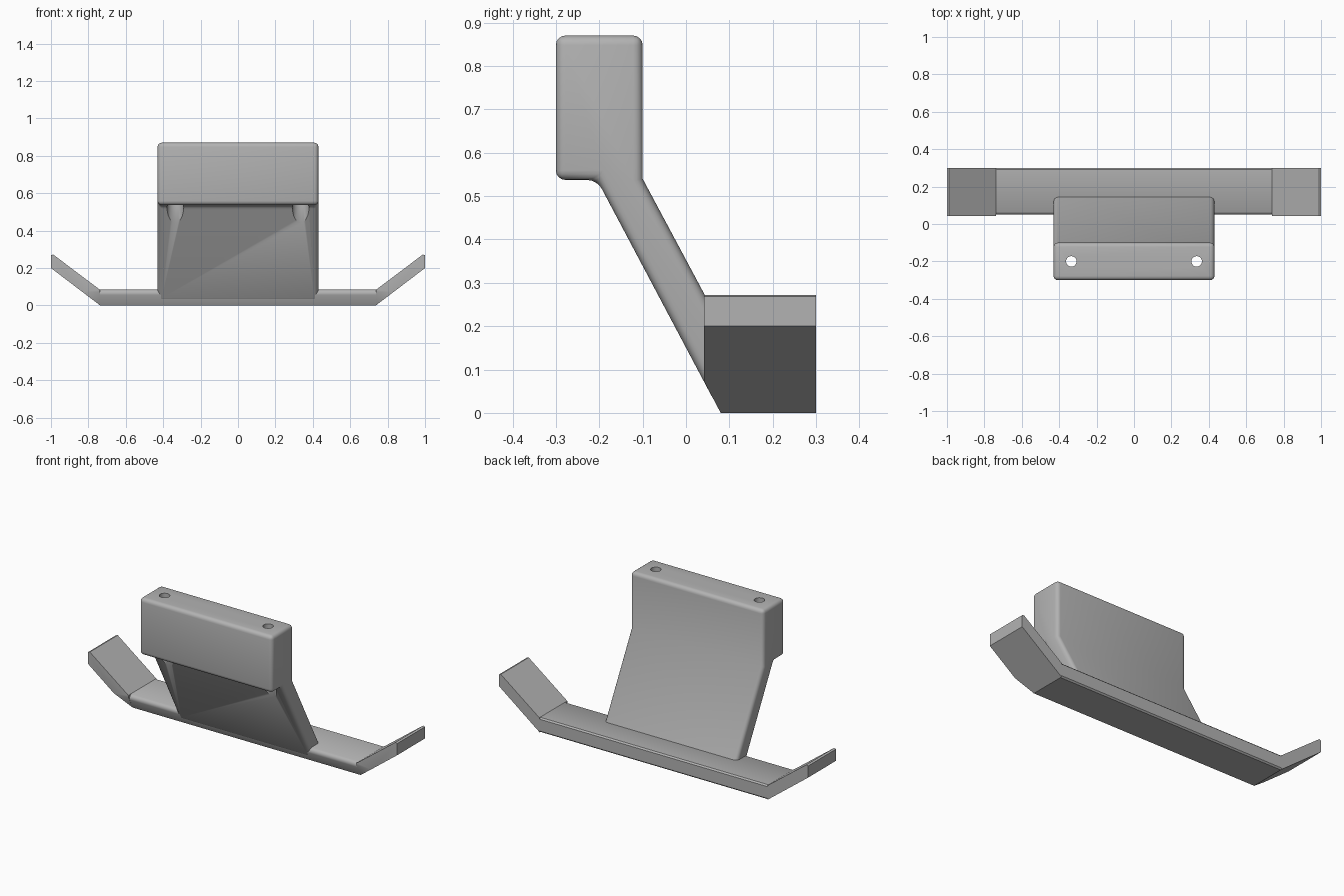
import bpy, bmesh
from math import radians
from mathutils import Vector

cube = bpy.data.objects.get("Cube")
if cube:
    bpy.data.objects.remove(cube, do_unlink=True)

grey = bpy.data.materials.new("grey plastic")
grey.use_nodes = True
COLOUR = (0.45, 0.45, 0.45, 1)
grey.diffuse_color = COLOUR
grey.node_tree.nodes["Principled BSDF"].inputs["Base Color"].default_value = COLOUR


def prism(name, points, axis, start, end, slope_cut=False):
    """Extrude a flat profile along x (points are y, z) or y (points are x, z)."""
    bm = bmesh.new()
    place = (lambda a, b: (start, a, b)) if axis == "x" else (lambda a, b: (a, start, b))
    face = bm.faces.new([bm.verts.new(place(*p)) for p in points])
    step = Vector((end - start, 0, 0) if axis == "x" else (0, end - start, 0))
    new = bmesh.ops.extrude_face_region(bm, geom=[face])["geom"]
    bmesh.ops.translate(bm, vec=step, verts=[v for v in new if isinstance(v, bmesh.types.BMVert)])
    if slope_cut:  # trim the front to the slanted plane of the web
        geom = bm.verts[:] + bm.edges[:] + bm.faces[:]
        cut = bmesh.ops.bisect_plane(bm, geom=geom, plane_co=(0, 0.08, 0),
                                     plane_no=(0, -0.53, -0.28), clear_outer=True)
        rim = [e for e in cut["geom_cut"] if isinstance(e, bmesh.types.BMEdge)]
        bmesh.ops.holes_fill(bm, edges=rim)
    bmesh.ops.recalc_face_normals(bm, faces=bm.faces)
    mesh = bpy.data.meshes.new(name)
    bm.to_mesh(mesh)
    bm.free()
    obj = bpy.data.objects.new(name, mesh)
    bpy.context.collection.objects.link(obj)
    mesh.materials.append(grey)
    return obj


def activate(obj):
    bpy.ops.object.select_all(action="DESELECT")
    obj.select_set(True)
    bpy.context.view_layer.objects.active = obj


def round_edges(obj, width, segments=4):
    mod = obj.modifiers.new("rounding", "BEVEL")
    mod.width, mod.segments = width, segments
    mod.limit_method, mod.angle_limit = "ANGLE", radians(40)
    activate(obj)
    bpy.ops.object.modifier_apply(modifier=mod.name)


def drill(obj, x, radius, bottom, top):
    bpy.ops.mesh.primitive_cylinder_add(vertices=32, radius=radius, depth=top - bottom,
                                        location=(x, -0.2, (top + bottom) / 2))
    cutter = bpy.context.object
    cutter.hide_render = True
    cutter.data.materials.append(grey)
    mod = obj.modifiers.new("hole", "BOOLEAN")
    mod.operation, mod.solver, mod.object = "DIFFERENCE", "EXACT", cutter
    activate(obj)
    bpy.ops.object.modifier_apply(modifier=mod.name)
    bpy.data.objects.remove(cutter, do_unlink=True)


# Mounting block with slanted web running down into the tray
bracket = prism("mounting_bracket", [
    (-0.3, 0.87), (-0.3, 0.537), (-0.205, 0.537), (0.069, 0.02),
    (0.178, 0.02), (-0.1, 0.54), (-0.1, 0.87)], "x", -0.43, 0.43)
round_edges(bracket, 0.022)
for side in (-1, 1):
    drill(bracket, side * 0.335, 0.028, 0.5, 1.0)     # screw hole
    drill(bracket, side * 0.335, 0.045, 0.3, 0.539)   # screw clearance in the web

# Flat tray with softened front lip
tray = prism("tray_base", [
    (0.08, 0), (0.051, 0.056), (0.05, 0.068), (0.055, 0.078), (0.065, 0.085),
    (0.292, 0.085), (0.3, 0.077), (0.3, 0.008), (0.292, 0)], "x", -0.737, 0.737)

# Upturned wings at both ends
parts = [bracket, tray]
for name, side in (("left_wing", 1), ("right_wing", -1)):
    outline = [(0.737, 0), (1, 0.2), (1, 0.268), (0.988, 0.272), (0.739, 0.085), (0.737, 0.085)]
    wing = prism(name, [(side * x, z) for x, z in outline], "y", 0.042, 0.3, slope_cut=True)
    parts.append(wing)

for part in parts:
    activate(part)
    bpy.ops.object.shade_smooth_by_angle(angle=radians(35))
